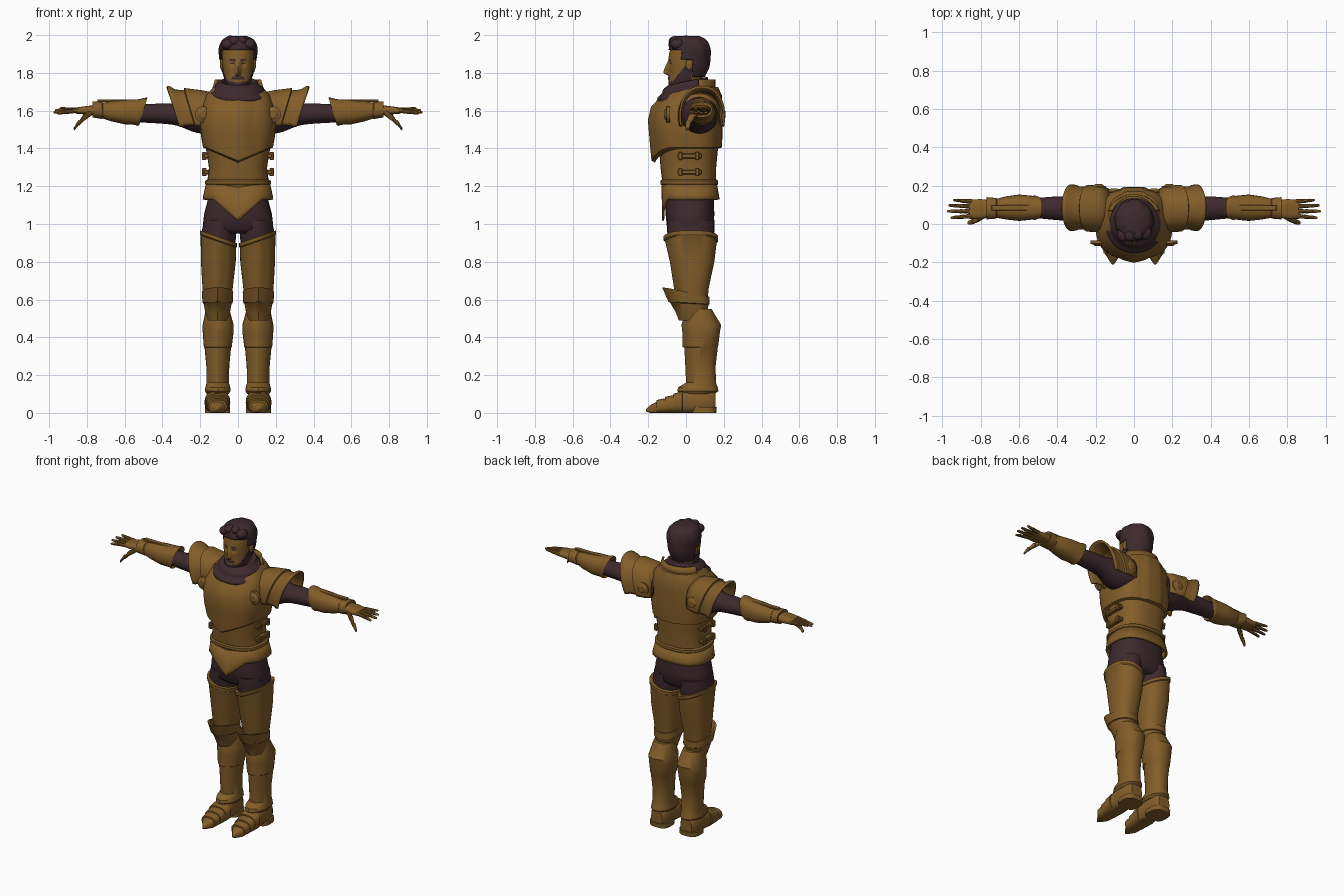
import bpy, bmesh, math
from mathutils import Vector


def material(name, rgb):
    m = bpy.data.materials.new(name)
    m.diffuse_color = (*rgb, 1)
    return m


GOLD = material("bronze", (0.225, 0.110, 0.022))
DARK = material("dark_cloth", (0.047, 0.022, 0.027))


def finish(name, bm, mat, mirror=False, thick=0, subsurf=0, angle=32):
    bmesh.ops.recalc_face_normals(bm, faces=bm.faces)
    me = bpy.data.meshes.new(name)
    bm.to_mesh(me)
    bm.free()
    me.materials.append(mat)
    me.shade_smooth()
    me.set_sharp_from_angle(angle=math.radians(angle))
    ob = bpy.data.objects.new(name, me)
    bpy.context.collection.objects.link(ob)
    if thick:
        ob.modifiers.new("thickness", 'SOLIDIFY').thickness = thick
    if subsurf:
        s = ob.modifiers.new("smooth", 'SUBSURF')
        s.levels = s.render_levels = subsurf
    if mirror:
        ob.modifiers.new("mirror", 'MIRROR').use_clip = False
    return ob


def spline(secs, k):
    """Catmull-Rom resampling of loft sections."""
    out = []
    for i in range(len(secs) - 1):
        a, b, c, d = (secs[max(0, min(len(secs) - 1, i + j))] for j in (-1, 0, 1, 2))
        for s in range(k):
            t = s / k
            out.append([0.5 * (2 * q + (r - p) * t + (2 * p - 5 * q + 4 * r - w) * t * t
                        + (3 * q - p - 3 * r + w) * t ** 3) for p, q, r, w in zip(a, b, c, d)])
    return out + [list(secs[-1])]


def loft(secs, axis='z', n=32, p=2.0, fn=None, caps=True, arc=None):
    """Superellipse sections (t, centre_u, centre_v, radius_u, radius_v) along an axis."""
    bm = bmesh.new()
    rings = []
    a0, a1 = arc or (-90, 270)
    cnt = n + 1 if arc else n
    for t, cu, cv, ru, rv in secs:
        ring = []
        for i in range(cnt):
            a = math.radians(a0 + (a1 - a0) * i / n)
            c, s = math.cos(a), math.sin(a)
            u = cu + ru * math.copysign(abs(c) ** (2 / p), c)
            v = cv + rv * math.copysign(abs(s) ** (2 / p), s)
            co = Vector({'z': (u, v, t), 'x': (t, u, v), 'y': (u, t, v)}[axis])
            ring.append(bm.verts.new(fn(co) if fn else co))
        rings.append(ring)
    for r, q in zip(rings, rings[1:]):
        for i in range(n):
            j = (i + 1) % cnt
            bm.faces.new((r[i], r[j], q[j], q[i]))
    if caps and not arc:
        bm.faces.new(rings[0])
        bm.faces.new(rings[-1])
    return bm


def fb(z, cx, rx, front, back):
    """Section given by front and back y limits."""
    return (z, cx, (front + back) / 2, rx, (back - front) / 2)


def ball(name, mat, loc, size, mirror=False):
    bm = bmesh.new()
    bmesh.ops.create_uvsphere(bm, u_segments=16, v_segments=10, radius=1)
    for v in bm.verts:
        v.co = Vector(loc) + Vector(a * b for a, b in zip(v.co, size))
    return finish(name, bm, mat, mirror)


def box(name, mat, loc, size, mirror=True):
    bm = bmesh.new()
    bmesh.ops.create_cube(bm, size=1)
    for v in bm.verts:
        v.co = Vector(loc) + Vector(a * b for a, b in zip(v.co, size))
    bmesh.ops.bevel(bm, geom=bm.edges[:], offset=min(size) * 0.2, segments=1, affect='EDGES')
    return finish(name, bm, mat, mirror)


def tent(x, w):
    return max(0.0, 1 - abs(x) / w)


# ---- head: sculpted loft, beard and brows coloured by region
def face(c):
    if c.y < -0.03:
        ramp = min(1, max(0, (1.868 - c.z) / 0.06)) if c.z > 1.797 else max(0, (c.z - 1.785) / 0.012)
        c.y -= 0.03 * math.exp(-(c.x / 0.012) ** 2) * ramp
        c.y += 0.010 * math.exp(-((abs(c.x) - 0.028) / 0.014) ** 2 - ((c.z - 1.848) / 0.012) ** 2)
        c.y -= 0.005 * math.exp(-(c.x / 0.03) ** 2 - ((c.z - 1.772) / 0.008) ** 2)
    return c


skull = spline([fb(1.70, 0, .030, -.080, -.02), fb(1.715, 0, .052, -.090, .05), fb(1.75, 0, .069, -.092, .075),
                fb(1.80, 0, .078, -.090, .09), fb(1.86, 0, .083, -.093, .105), fb(1.92, 0, .083, -.085, .108),
                fb(1.96, 0, .066, -.06, .09), fb(1.985, 0, .02, -.01, .04)], 9)
head = finish("head", loft(skull, n=96, p=2.15, fn=face), GOLD, angle=60)
head.data.materials.append(DARK)
for f in head.data.polygons:
    x, y, z = f.center
    x = abs(x)
    beard = z < 1.756 + max(0, y + .07) * 1.25 and y < .03
    moustache = x < .036 and 1.766 < z < 1.79 - .35 * x
    mouth = x < .02 and 1.752 < z < 1.764
    brow = y < -.05 and .010 < x < .046 and abs(z - 1.868 - .1 * (x - .03)) < .004
    eye = y < -.05 and .018 < x < .037 and abs(z - 1.848) < .004
    if y < .03 and ((beard and not (mouth and y < -.06)) or (moustache and y < -.05) or brow or eye):
        f.material_index = 1

ball("ear", GOLD, (.084, .018, 1.845), (.012, .02, .032), True)
finish("neck", loft([fb(1.62, 0, .07, -.05, .09), fb(1.8, 0, .062, -.04, .09)]), GOLD)


# ---- hair: offset cap trimmed to a hairline, with tufts
def wavy(c):
    a = math.atan2(c.y - .01, c.x)
    k = 1 + .022 * math.sin(9 * a + 30 * c.z) * (1 if c.z > 1.9 else .4)
    return Vector((c.x * k, .01 + (c.y - .01) * k, c.z))


cap = spline([fb(1.78, 0, .074, -.08, .095), fb(1.83, 0, .088, -.09, .117), fb(1.88, 0, .093, -.09, .123),
              fb(1.93, 0, .096, -.084, .122), fb(1.97, 0, .080, -.074, .105), fb(1.99, 0, .045, -.04, .07)], 5)
bm = loft(cap, n=64, fn=wavy)
low = lambda y: 1.917 if y < -.02 else (1.868 if y < .035 else 1.775)
bmesh.ops.delete(bm, geom=[f for f in bm.faces if f.calc_center_median().z < low(f.calc_center_median().y)],
                 context='FACES')
finish("hair", bm, DARK, thick=-.006, angle=50)
for i, (x, y, z, r) in enumerate([(-.055, -.055, 1.95, .034), (-.02, -.055, 1.968, .032), (.02, -.05, 1.97, .03),
                                  (.06, -.045, 1.952, .034), (-.04, 0, 1.972, .03), (.035, .01, 1.97, .03)]):
    ball(f"hair_tuft_{i}", DARK, (x, y, z), (r, r * 1.15, r * .85))


# ---- scarf with slanted folds
def folds(c):
    a = math.atan2(c.y, c.x)
    k = 1 + .035 * math.sin(150 * c.z + 2 * math.sin(a) + 1.5 * math.cos(a))
    return Vector((c.x * k, c.y * k, c.z + .22 * c.y))


scarf = spline([fb(1.605, 0, .05, -.155, -.04), fb(1.645, 0, .115, -.165, .08), fb(1.68, 0, .148, -.155, .125),
                fb(1.71, 0, .138, -.14, .13), fb(1.74, 0, .112, -.115, .12), fb(1.755, 0, .092, -.092, .105),
                fb(1.735, 0, .07, -.07, .085)], 5)
finish("scarf", loft(scarf, n=48, fn=folds), DARK, angle=50)


# ---- torso armour
def chest(c):
    if c.y < -.02:
        c.z -= .075 * tent(c.x, .17) * max(0, min(1, (1.47 - c.z) / .07))
        c.y -= .014 * tent(c.x, .07) + (.006 if abs(c.x) < .075 else 0)
    elif c.y > .1 and abs(c.x) < .06:
        c.y += .01
    return c


finish("breastplate", loft([fb(1.40, 0, .172, -.145, .165), fb(1.405, 0, .185, -.163, .18),
                            fb(1.47, 0, .197, -.175, .183), fb(1.55, 0, .2, -.182, .184),
                            fb(1.62, 0, .19, -.165, .184), fb(1.68, 0, .17, -.11, .18),
                            fb(1.725, 0, .13, -.06, .16)], n=64, p=2.7, fn=chest), GOLD)
finish("back_collar", loft([fb(1.70, 0, .15, -.10, .155), fb(1.765, 0, .13, -.10, .155)], n=20,
                           arc=(20, 160)), GOLD, thick=.012)
finish("waist_plate", loft([fb(1.16, 0, .168, -.118, .158), fb(1.22, 0, .163, -.125, .158),
                            fb(1.30, 0, .154, -.135, .160), fb(1.43, 0, .175, -.145, .172)], n=48, p=2.5), GOLD)


def hem(c):
    if c.y < -.03:
        c.z -= (.07 * tent(c.x, .13)) * (1.6 if c.z < 1.15 else .3)
    return c


finish("tasset_skirt", loft([fb(1.13, 0, .187, -.128, .178), fb(1.15, 0, .184, -.126, .175),
                             fb(1.215, 0, .170, -.13, .163)], n=48, p=2.6, fn=hem, caps=False), GOLD, thick=.012)
finish("waist_band", loft([fb(1.205, 0, .166, -.13, .163), fb(1.212, 0, .175, -.136, .17),
                           fb(1.228, 0, .174, -.136, .17), fb(1.235, 0, .163, -.13, .163)], n=48, p=2.5), GOLD)
for z in (1.275, 1.36):
    box("side_strap", GOLD, (.167, .02, z), (.028, .13, .024))
    for y in (-.03, .06):
        box("buckle", GOLD, (.178, y, z), (.024, .022, .044))

# ---- trousers
finish("trousers", loft([fb(.95, 0, .17, -.07, .12), fb(.975, 0, .188, -.1, .145), fb(1.05, 0, .18, -.108, .15),
                         fb(1.12, 0, .162, -.108, .148), fb(1.17, 0, .155, -.105, .145)], n=40, p=2.4), DARK, angle=70)
finish("trouser_leg", loft([fb(.62, .108, .06, -.04, .10), fb(.85, .103, .085, -.08, .14),
                            fb(.96, .1, .092, -.1, .15), fb(1.02, .095, .085, -.1, .15)]), DARK, True, angle=70)


# ---- leg armour
def thigh_fn(c):
    if c.z > .9:
        c.z += .35 * (c.x - .14)
    if c.y < 0:
        c.y -= .012 * tent(c.x - .11, .04)
    return c


def knee_fn(c):
    c.z += -.2 * (c.y + .02) * max(0, (c.z - .56) / .08)
    if c.y < 0:
        c.y -= .018 * tent(c.x - .108, .06)
    return c


def shin_fn(c):
    if c.y < .06:
        c.y -= .012 * tent(c.x - .106, .05)
    return c


finish("thigh_plate", loft([fb(.60, .108, .072, -.035, .115), fb(.66, .108, .08, -.052, .12),
                            fb(.80, .104, .092, -.075, .15), fb(.92, .104, .094, -.1, .163),
                            fb(.925, .104, .098, -.108, .17), fb(.945, .104, .098, -.11, .17),
                            fb(.945, .104, .09, -.1, .16)], n=40, p=2.3, fn=thigh_fn), GOLD, True)
finish("knee_guard", loft([fb(.49, .108, .05, -.02, .08), fb(.53, .108, .065, -.035, .11),
                           fb(.58, .108, .074, -.065, .12), fb(.585, .108, .08, -.075, .125),
                           fb(.645, .108, .083, -.108, .125), fb(.645, .108, .072, -.09, .115),
                           fb(.61, .108, .06, -.04, .1)], n=32, p=2.3, fn=knee_fn), GOLD, True)
finish("greave", loft([fb(.10, .107, .058, -.02, .15), fb(.115, .107, .068, -.035, .172),
                       fb(.135, .107, .066, -.03, .168), fb(.16, .107, .059, .012, .158),
                       fb(.25, .107, .061, .008, .157), fb(.345, .107, .07, .003, .168),
                       fb(.35, .107, .074, -.006, .17), fb(.43, .105, .082, -.008, .18),
                       fb(.465, .105, .082, -.012, .186), fb(.55, .108, .062, .012, .135)],
                      n=40, p=2.2, fn=shin_fn), GOLD, True)


# ---- pointed boots with overlapping lames
def sole(c):
    c.z = max(c.z, .0)
    return c


boot = [(-.212, .11, .014, .004, .006), (-.19, .11, .020, .02, .02), (-.155, .11, .026, .042, .032)]
for y0, y1, top0, top1, w in ((-.155, -.11, .066, .075, .05), (-.11, -.065, .083, .092, .058),
                              (-.065, -.02, .1, .112, .064)):
    boot += [(y0, .109, top0 / 2, w, top0 / 2 + .002), (y1, .109, top1 / 2, w + .004, top1 / 2 + .002)]
boot += [(-.018, .108, .056, .062, .06), (.06, .108, .064, .06, .066), (.13, .108, .062, .056, .062),
         (.155, .108, .055, .04, .055)]
finish("boot", loft(boot, 'y', n=28, p=2.6, fn=sole), GOLD, True)
finish("boot_heel", loft([fb(0, .108, .066, .03, .16), fb(.03, .108, .066, .03, .163)], p=3), GOLD, True)

# ---- arms
finish("sleeve", loft(spline([(.12, .07, 1.575, .10, .10), (.22, .07, 1.575, .092, .092), (.32, .08, 1.58, .066, .060),
                              (.40, .082, 1.585, .062, .054), (.47, .083, 1.585, .056, .05),
                              (.54, .084, 1.59, .05, .05)], 4), 'x'), DARK, True, angle=70)
slant = lambda c: Vector((c.x + .3 * (c.z - 1.72) * min(1, max(0, (c.x - .15) * 8)), c.y, c.z))
finish("shoulder_guard", loft([(.13, .07, 1.57, .115, .125), (.19, .078, 1.57, .122, .138),
                               (.285, .082, 1.57, .122, .150), (.29, .082, 1.57, .112, .138),
                               (.335, .084, 1.57, .112, .142), (.355, .085, 1.57, .120, .158),
                               (.372, .085, 1.57, .122, .162)], 'x', n=32, p=2.2, fn=slant, arc=(-18, 198)),
       GOLD, True, thick=.012)
for nm, y, d in (("front_disc", -.085, -1), ("rear_disc", .178, 1)):
    finish(nm, loft([(y, .185, 1.58, .042, .042), (y + .018 * d, .185, 1.58, .042, .042),
                     (y + .02 * d, .185, 1.58, .032, .032), (y + .03 * d, .185, 1.58, .018, .018)], 'y', n=24),
           GOLD, True)
cuff_slant = lambda c: Vector((c.x - .3 * (c.z - 1.6) * tent(c.x - .5, .08), c.y, c.z))
finish("forearm_guard", loft([(.53, .085, 1.59, .045, .05), (.50, .085, 1.595, .058, .074),
                              (.515, .085, 1.594, .064, .074), (.53, .085, 1.593, .062, .068),
                              (.60, .085, 1.592, .069, .064), (.67, .084, 1.597, .06, .054),
                              (.715, .082, 1.60, .05, .042), (.72, .082, 1.602, .054, .046),
                              (.77, .082, 1.606, .058, .042), (.765, .082, 1.606, .05, .034)],
                             'x', n=24, p=2.3, fn=cuff_slant), GOLD, True)
box("forearm_ridge", GOLD, (.645, .085, 1.652), (.2, .03, .012))
finish("palm", loft([(.73, .08, 1.602, .042, .03), (.80, .078, 1.602, .052, .023), (.86, .077, 1.60, .05, .016)],
                    'x', n=20, p=2.8), GOLD, True)


def digit(name, pts, r):
    """Jointed finger following a few points, tapering to the tip."""
    secs = []
    for i, (x, y, z) in enumerate(pts):
        k = r * (1 - .16 * i)
        secs += [(x, y, z, k, k), (x + .006, y, z, k * 1.15, k * 1.15)]
    x, y, z = pts[-1]
    secs[-1] = (x + .004, y, z, r * .25, r * .25)
    finish(name, loft(secs, 'x', n=10), GOLD, True)


for i, (y, ty, tip, z) in enumerate(((.117, .125, .94, 1.612), (.092, .097, .965, 1.602),
                                     (.066, .067, .972, 1.592), (.041, .033, .955, 1.586))):
    digit(f"finger_{i}", [(.845 + (tip - .845) * t, y + (ty - y) * t, 1.602 + (z - 1.602) * t)
                          for t in (0, .38, .7, 1)], .0125)
digit("thumb", [(.775, .05, 1.592), (.81, .027, 1.565), (.84, .012, 1.535), (.866, .006, 1.505)], .019)
